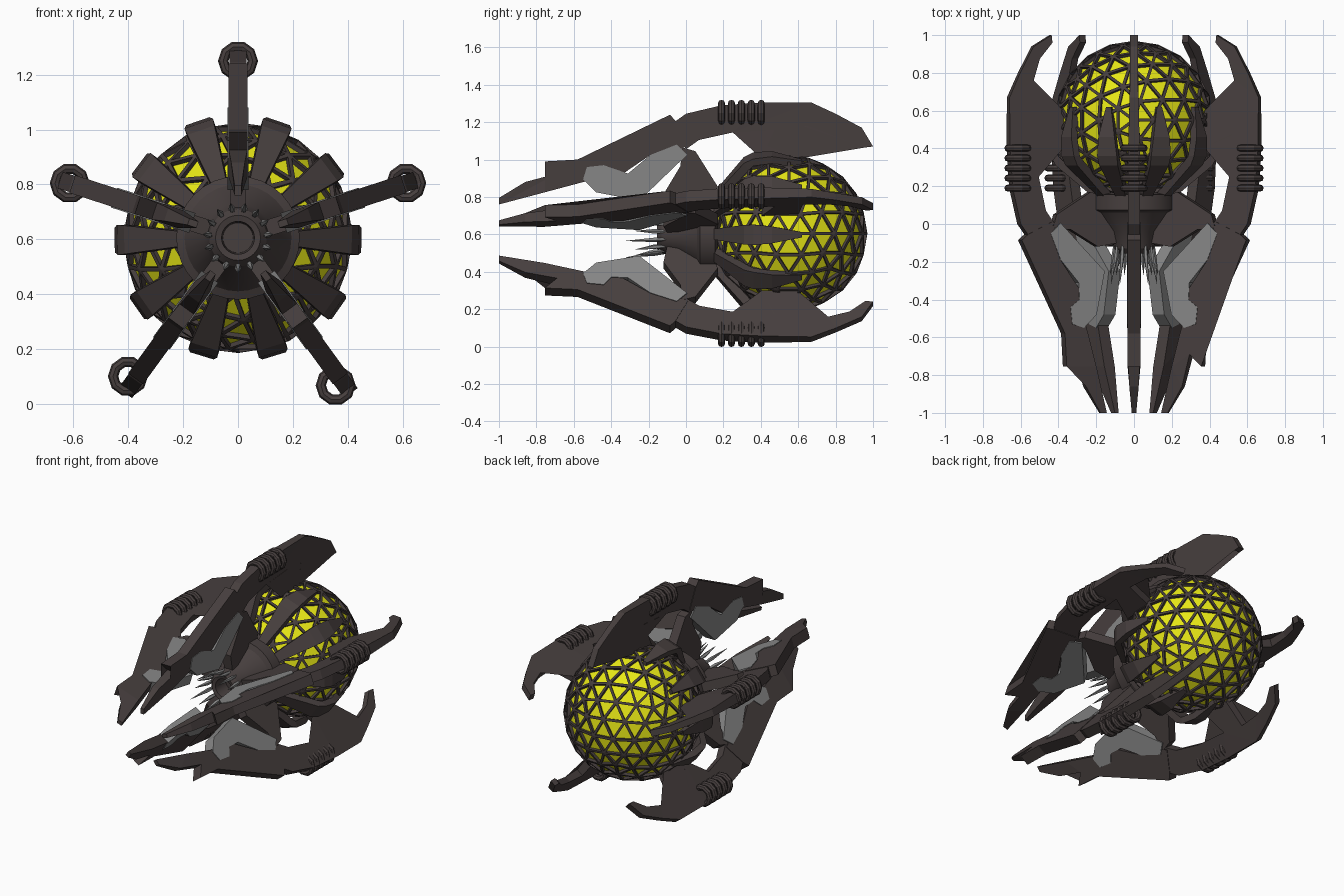
import bpy, bmesh, math
from mathutils import Vector

if "Cube" in bpy.data.objects:
    bpy.data.objects.remove(bpy.data.objects["Cube"])

ZC = 0.605  # height of the long axis
ARMS = [90, 18, -54, -126, 162]


def mat(name, col):
    m = bpy.data.materials.new(name)
    m.diffuse_color = (*col, 1)
    m.use_nodes = True
    m.node_tree.nodes["Principled BSDF"].inputs["Base Color"].default_value = m.diffuse_color
    return m


DARK = mat("dark_hull", (0.062, 0.049, 0.048))
GREY = mat("grey_plate", (0.24, 0.24, 0.24))
YELLOW = mat("yellow_core", (0.80, 0.80, 0.008))


def place(y, r, t, deg):
    """Axial, radial and tangential position to world space."""
    a = math.radians(deg)
    c, s = math.cos(a), math.sin(a)
    return Vector((r * c - t * s, y, ZC + r * s + t * c))


def finish(bm, name, material):
    bmesh.ops.recalc_face_normals(bm, faces=bm.faces)
    me = bpy.data.meshes.new(name)
    bm.to_mesh(me)
    bm.free()
    me.materials.append(material)
    ob = bpy.data.objects.new(name, me)
    bpy.context.collection.objects.link(ob)
    return ob


def plate(name, outline, half, deg, material):
    """Flat outline in (y, r), thickened sideways by half(y)."""
    bm = bmesh.new()
    a = [bm.verts.new(place(y, r, half(y), deg)) for y, r in outline]
    b = [bm.verts.new(place(y, r, -half(y), deg)) for y, r in outline]
    n = len(outline)
    caps = [bm.faces.new(a), bm.faces.new(b[::-1])]
    for i in range(n):
        j = (i + 1) % n
        bm.faces.new((a[j], a[i], b[i], b[j]))
    bmesh.ops.triangulate(bm, faces=caps)
    return finish(bm, name, material)


def loft(name, sections, material):
    """Skin a list of equal-length point rings, capped at both ends."""
    bm = bmesh.new()
    rings = [[bm.verts.new(p) for p in s] for s in sections]
    n = len(rings[0])
    for p, q in zip(rings, rings[1:]):
        for i in range(n):
            j = (i + 1) % n
            bm.faces.new((p[i], p[j], q[j], q[i]))
    bm.faces.new(rings[0][::-1])
    bm.faces.new(rings[-1])
    return finish(bm, name, material)


# glowing core
bm = bmesh.new()
bmesh.ops.create_icosphere(bm, subdivisions=3, radius=0.402)
core = finish(bm, "core_sphere", YELLOW)
core.location = (0, 0.55, ZC)

# triangular lattice around the core
bm = bmesh.new()
bmesh.ops.create_icosphere(bm, subdivisions=3, radius=0.41)
panes = bm.faces[:]
bmesh.ops.inset_individual(bm, faces=panes, thickness=0.014)
bmesh.ops.delete(bm, geom=panes, context='FACES')
cage = finish(bm, "core_lattice", DARK)
cage.location = (0, 0.55, ZC)
sol = cage.modifiers.new("thickness", 'SOLIDIFY')
sol.thickness = 0.02
sol.offset = 0

# turned hub with a recessed nozzle
profile = [(-0.05, 0.02), (-0.05, 0.055), (-0.15, 0.06), (-0.155, 0.082), (-0.13, 0.105),
           (-0.04, 0.125), (0.06, 0.195), (0.075, 0.225), (0.155, 0.225), (0.17, 0.15)]
hub = loft("hub", [[place(y, r, 0, k * 11.25) for k in range(32)] for y, r in profile], DARK)
bpy.context.view_layer.objects.active = hub
hub.select_set(True)
bpy.ops.object.shade_smooth_by_angle(angle=math.radians(25))
hub.select_set(False)

# ring of needles around the nozzle
for i in range(15):
    deg = 102 + 24 * i
    tip = -0.32 if i % 3 == 1 else -0.27
    secs = []
    for y, r, w in [(-0.10, 0.10, 0.008), (-0.17, 0.107, 0.013), (tip, 0.128, 0.001)]:
        secs.append([place(y, r + w * math.cos(k * math.tau / 5),
                           w * math.sin(k * math.tau / 5), deg) for k in range(5)])
    loft(f"needle_{i + 1}", secs, GREY)

# petals clasping the front of the core, one on each side of every arm
PETAL = [(0.13, 0.20, 0.026), (0.31, 0.415, 0.052), (0.36, 0.44, 0.055),
         (0.46, 0.45, 0.045), (0.62, 0.415, 0.014)]
for i, arm in enumerate(ARMS):
    for side in (-1, 1):
        deg = arm + side * 19
        secs = []
        for y, r, w in PETAL:
            y2 = y + (0.025 if y < 0.33 else 0)
            secs.append([place(y, r, -w, deg), place(y, r, w, deg),
                         place(y2, r - 0.04, w, deg), place(y2, r - 0.04, -w, deg)])
        loft(f"petal_{i + 1}_{'left' if side > 0 else 'right'}", secs, DARK)

# arm outlines in (y, r)
BLADE = [(-1, 0.155), (-1, 0.19), (-0.86, 0.275), (-0.69, 0.32), (-0.755, 0.385), (-0.58, 0.395),
         (-0.085, 0.635), (-0.055, 0.60), (0.01, 0.47), (-0.05, 0.44), (-0.19, 0.42),
         (-0.38, 0.29), (-0.53, 0.28), (-0.755, 0.22)]
REAR = [(-0.07, 0.59), (0, 0.64), (0.19, 0.685), (0.405, 0.70), (0.67, 0.70), (0.80, 0.64),
        (0.94, 0.565), (1, 0.465), (0.96, 0.46), (0.875, 0.53), (0.76, 0.565), (0.625, 0.575),
        (0.60, 0.40), (0.405, 0.40), (0.475, 0.555), (0.25, 0.54), (0.07, 0.50), (0, 0.45)]
INLAY = [(-0.53, 0.355), (-0.44, 0.365), (-0.40, 0.315), (-0.31, 0.32), (-0.19, 0.42),
         (-0.05, 0.475), (0.005, 0.42), (-0.25, 0.175), (-0.48, 0.22), (-0.55, 0.29)]
BRACE = [(-0.12, 0.21), (-0.03, 0.36), (-0.02, 0.46), (0.05, 0.44), (0.17, 0.25),
         (0.13, 0.15), (-0.10, 0.10)]


def blade_half(y):
    return 0.034 if y > -0.76 else 0.034 - (-0.76 - y) / 0.24 * 0.022


def rear_half(y):
    return 0.031 if y < 0.41 else max(0.02, 0.031 - (y - 0.41) * 0.03)


# five clawed arms
for i, deg in enumerate(ARMS):
    n = i + 1
    plate(f"arm_blade_{n}", BLADE, blade_half, deg, DARK)
    plate(f"arm_rear_claw_{n}", REAR, rear_half, deg, DARK)
    plate(f"arm_inlay_{n}", INLAY, lambda y: 0.038, deg, GREY)
    plate(f"arm_brace_{n}", BRACE, lambda y: 0.03, deg, DARK)
    # coil of rings around the arm
    shift = -2.5 if deg < 0 else 0
    for k in range(5):
        bpy.ops.mesh.primitive_torus_add(
            major_segments=10, minor_segments=8, major_radius=0.054, minor_radius=0.019,
            location=place(0.19 + 0.053 * k, 0.645, 0, deg + shift),
            rotation=(math.pi / 2, 0, 0))
        ring = bpy.context.object
        ring.name = f"arm_coil_{n}_{k + 1}"
        ring.data.materials.append(DARK)
